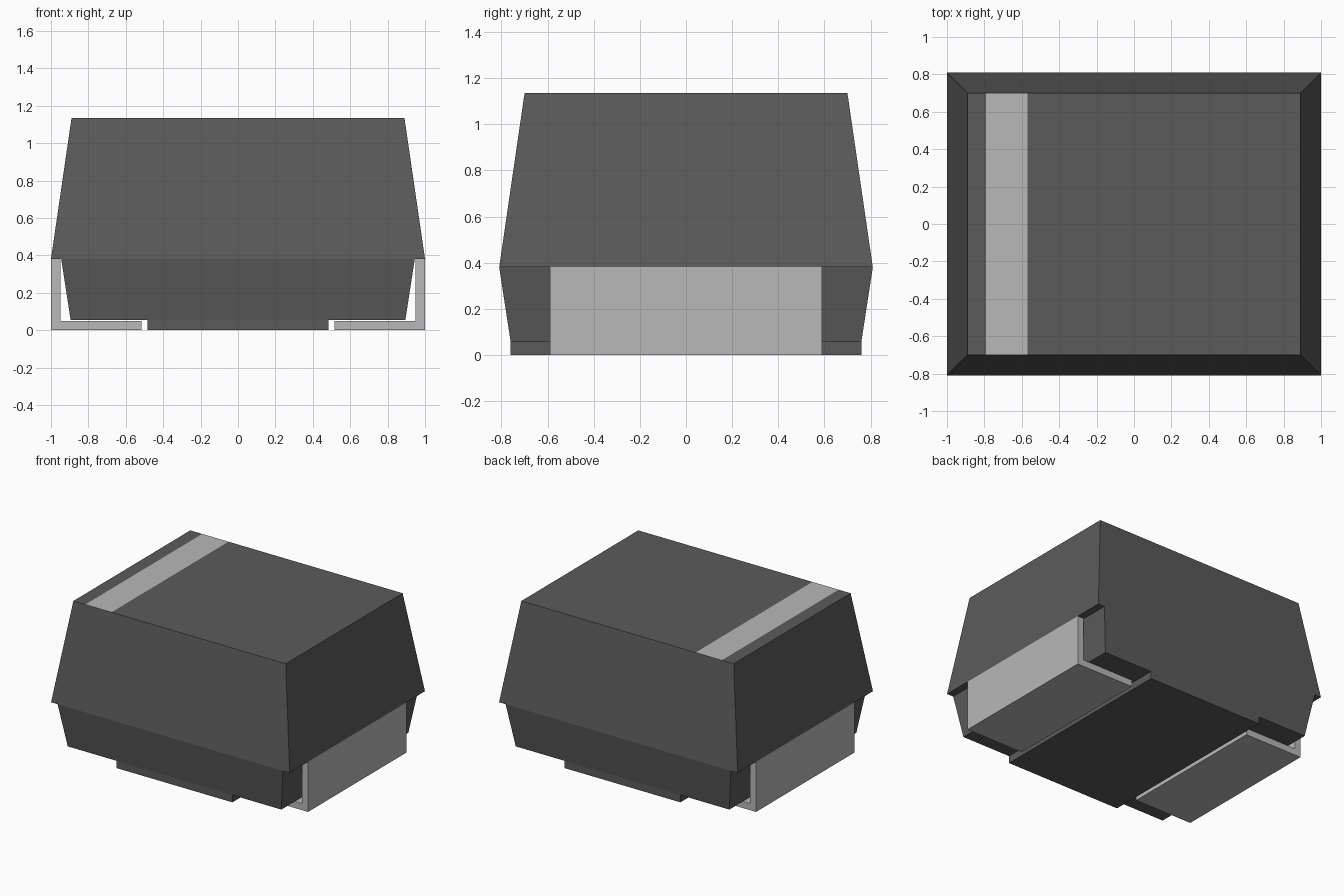
import bpy
import bmesh

cube = bpy.data.objects.get("Cube")
if cube:
    bpy.data.objects.remove(cube, do_unlink=True)


def make_material(name, value):
    mat = bpy.data.materials.new(name)
    mat.use_nodes = True
    colour = (value, value, value, 1.0)
    mat.diffuse_color = colour
    bsdf = mat.node_tree.nodes["Principled BSDF"]
    bsdf.inputs["Base Color"].default_value = colour
    bsdf.inputs["Roughness"].default_value = 0.6
    return mat


dark = make_material("dark grey plastic", 0.105)
light = make_material("light grey metal", 0.48)


def finish(name, bm, *mats):
    bmesh.ops.recalc_face_normals(bm, faces=bm.faces)
    mesh = bpy.data.meshes.new(name)
    bm.to_mesh(mesh)
    bm.free()
    for mat in mats:
        mesh.materials.append(mat)
    obj = bpy.data.objects.new(name, mesh)
    bpy.context.collection.objects.link(obj)
    return obj


def frustum(bottom, top):
    """Block between two centred rectangles, each (half x, half y, z)."""
    bm = bmesh.new()
    low, high = [
        [bm.verts.new((sx * hx, sy * hy, z))
         for sx, sy in ((-1, -1), (1, -1), (1, 1), (-1, 1))]
        for hx, hy, z in (bottom, top)]
    bm.faces.new(low)
    bm.faces.new(high)
    for i in range(4):
        j = (i + 1) % 4
        bm.faces.new((low[i], low[j], high[j], high[i]))
    return bm


SEAM, TOP, BASE = 0.38, 1.135, 0.055
BAND = (-0.79, -0.57)

# Upper body, with the polarity band cut into its top face
bm = frustum((1.0, 0.81, SEAM), (0.89, 0.70, TOP))
for x in BAND:
    top_face = [f for f in bm.faces if f.calc_center_median().z > TOP - 0.001]
    geom = top_face + list({e for f in top_face for e in f.edges})
    geom += list({v for f in top_face for v in f.verts})
    bmesh.ops.bisect_plane(bm, geom=geom, plane_co=(x, 0, 0), plane_no=(1, 0, 0))
for f in bm.faces:
    c = f.calc_center_median()
    if c.z > TOP - 0.001 and BAND[0] < c.x < BAND[1]:
        f.material_index = 1
finish("upper_body", bm, dark, light)

# Lower body tapers inward toward the base
finish("lower_body", frustum((0.895, 0.76, BASE), (0.945, 0.81, SEAM)), dark)

# Raised pad under the middle
finish("bottom_pad", frustum((0.485, 0.76, 0.0), (0.485, 0.76, BASE)), dark)

# Bent metal terminals: L-shaped profile extruded along y, one per side
PROFILE = ((0.515, 0), (1.0, 0), (1.0, SEAM), (0.95, SEAM), (0.95, 0.05), (0.515, 0.05))
for name, side in (("left_terminal", 1), ("right_terminal", -1)):
    bm = bmesh.new()
    face = bm.faces.new([bm.verts.new((side * x, -0.59, z)) for x, z in PROFILE])
    ext = bmesh.ops.extrude_face_region(bm, geom=[face], use_keep_orig=True)
    verts = [g for g in ext["geom"] if isinstance(g, bmesh.types.BMVert)]
    bmesh.ops.translate(bm, verts=verts, vec=(0, 1.18, 0))
    finish(name, bm, light)
